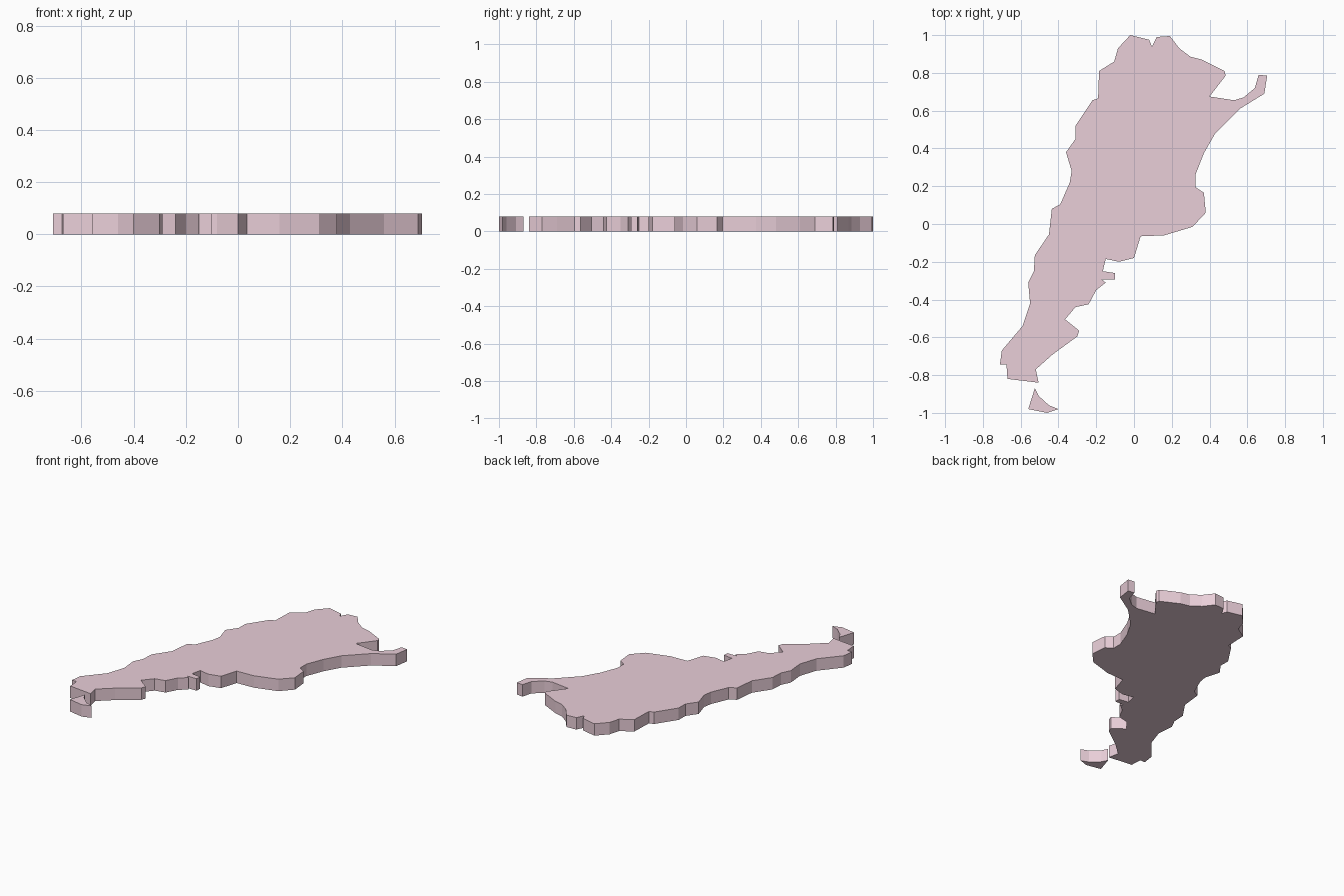
import bpy, bmesh

THICKNESS = 0.08

pink = bpy.data.materials.new("pink")
pink.diffuse_color = (0.82, 0.62, 0.69, 1)


def slab(name, outline):
    """Extrude a flat outline upward from z = 0."""
    bm = bmesh.new()
    base = bm.faces.new([bm.verts.new((x, y, 0)) for x, y in outline])
    top = bmesh.ops.extrude_face_region(bm, geom=[base], use_keep_orig=True)
    bmesh.ops.translate(bm, vec=(0, 0, THICKNESS),
                        verts=[v for v in top["geom"] if isinstance(v, bmesh.types.BMVert)])
    bmesh.ops.recalc_face_normals(bm, faces=bm.faces)
    bmesh.ops.triangulate(bm, faces=[f for f in bm.faces if len(f.verts) > 4])
    mesh = bpy.data.meshes.new(name)
    bm.to_mesh(mesh)
    bm.free()
    mesh.materials.append(pink)
    obj = bpy.data.objects.new(name, mesh)
    bpy.context.collection.objects.link(obj)
    return obj


# Mainland plate, clockwise from the northern tip
slab("mainland", [
    (-0.02, 1.0), (0.08, 0.975), (0.095, 0.94), (0.12, 0.99), (0.19, 0.995),
    (0.24, 0.93), (0.30, 0.885), (0.36, 0.87), (0.48, 0.81), (0.485, 0.785),
    (0.40, 0.675), (0.53, 0.655), (0.58, 0.67), (0.64, 0.72), (0.66, 0.79),
    (0.705, 0.785), (0.69, 0.69), (0.56, 0.61), (0.43, 0.48), (0.37, 0.375),
    (0.325, 0.26), (0.325, 0.195), (0.37, 0.165), (0.38, 0.06), (0.31, -0.015),
    (0.16, -0.06), (0.035, -0.065), (0.0, -0.18), (-0.08, -0.20), (-0.15, -0.185),
    (-0.165, -0.25), (-0.10, -0.26), (-0.10, -0.295), (-0.17, -0.295),
    (-0.15, -0.31), (-0.20, -0.35), (-0.24, -0.425), (-0.31, -0.44),
    (-0.365, -0.505), (-0.29, -0.565), (-0.30, -0.595), (-0.43, -0.69),
    (-0.52, -0.77), (-0.505, -0.84), (-0.67, -0.82), (-0.675, -0.745),
    (-0.71, -0.745), (-0.70, -0.67), (-0.59, -0.54), (-0.55, -0.42),
    (-0.56, -0.31), (-0.53, -0.25), (-0.525, -0.165), (-0.45, -0.055),
    (-0.435, 0.08), (-0.39, 0.105), (-0.34, 0.22), (-0.33, 0.28), (-0.36, 0.38),
    (-0.31, 0.45), (-0.31, 0.52), (-0.22, 0.655), (-0.19, 0.665),
    (-0.185, 0.81), (-0.105, 0.86), (-0.085, 0.93),
])

# Small southern island
slab("southern_island", [
    (-0.525, -0.87), (-0.505, -0.91), (-0.45, -0.96),
    (-0.40, -0.98), (-0.46, -1.0), (-0.56, -0.98),
])
